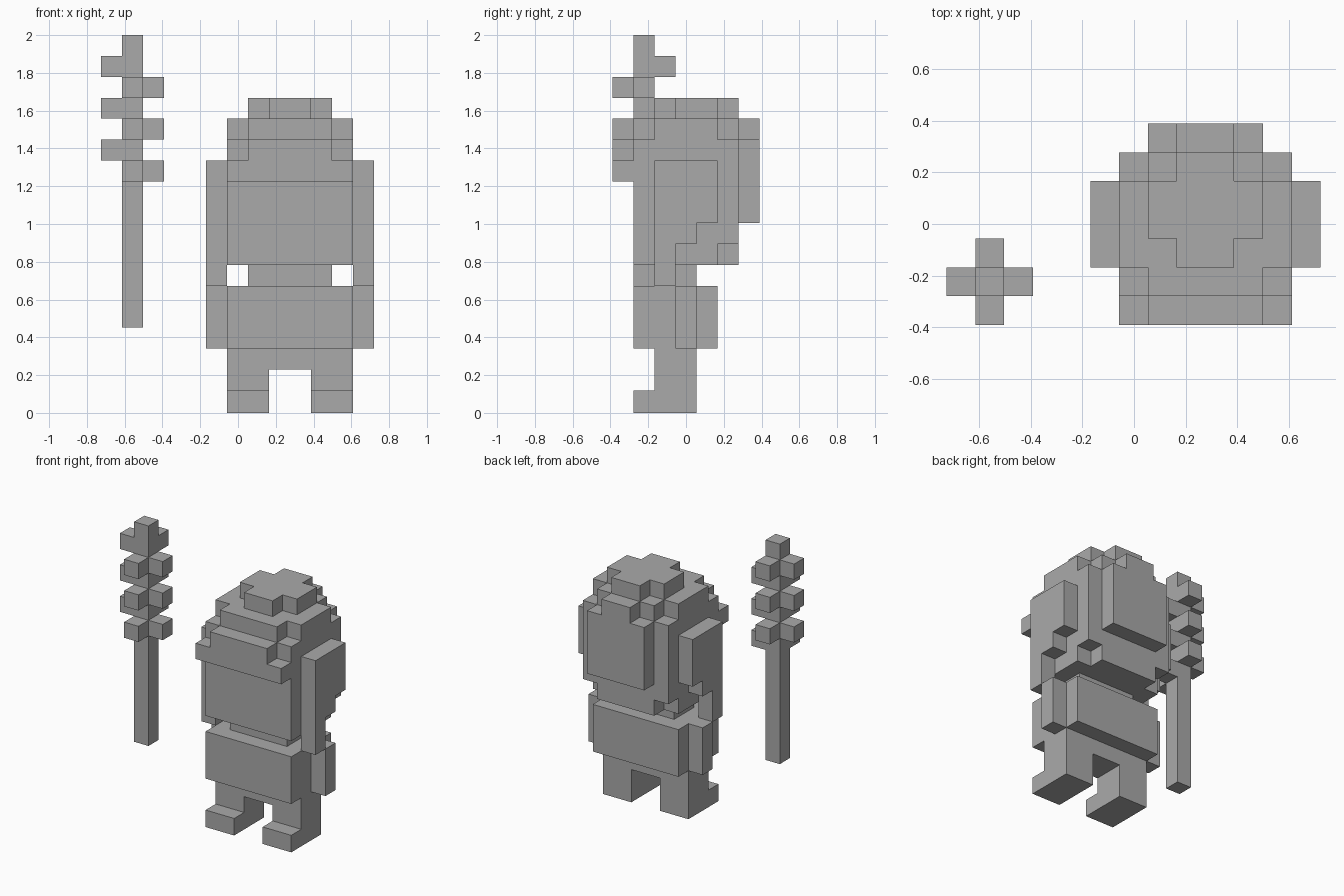
import bpy, bmesh

if "Cube" in bpy.data.objects:
    bpy.data.objects.remove(bpy.data.objects["Cube"])

# one flat colour
grey = bpy.data.materials.new("plain_grey")
grey.diffuse_color = (0.4, 0.4, 0.4, 1)
grey.use_nodes = True
grey.node_tree.nodes["Principled BSDF"].inputs["Base Color"].default_value = grey.diffuse_color

U = 0.1112          # block width


def gx(i):
    return -0.7245 + U * i


def gy(j):
    return -0.39 + U * j


def gz(k):
    return 0.0 if k == 0 else 0.0092 + 0.1106 * k


def blocks(name, boxes, mirror=False):
    """Boxes given as (x0, x1, y0, y1, z0, z1) in block units; mirrored about x = 9."""
    bm = bmesh.new()
    if mirror:
        boxes = boxes + [(18 - b[1], 18 - b[0], *b[2:]) for b in boxes]
    for x0, x1, y0, y1, z0, z1 in boxes:
        lo = (gx(x0), gy(y0), gz(z0))
        hi = (gx(x1), gy(y1), gz(z1))
        cube = bmesh.ops.create_cube(bm, size=1)
        for v in cube["verts"]:
            v.co = [hi[a] if v.co[a] > 0 else lo[a] for a in range(3)]
    mesh = bpy.data.meshes.new(name)
    bm.to_mesh(mesh)
    bm.free()
    mesh.materials.append(grey)
    obj = bpy.data.objects.new(name, mesh)
    bpy.context.collection.objects.link(obj)
    return obj


# legs and body
blocks("feet", [(6, 8, 1, 4, 0, 1)], mirror=True)
blocks("legs", [(6, 8, 2, 4, 1, 3)], mirror=True)
blocks("hips", [(8, 10, 2, 4, 2, 3)])
blocks("torso", [(6, 12, 1, 5, 3, 6)])
blocks("arms", [(5, 6, 3, 4, 3, 6)], mirror=True)
blocks("neck", [(7, 11, 2, 4, 6, 7)])

# head, with the lower back corners notched
blocks("head", [(6, 12, 1, 5, 7, 13), (6, 12, 5, 6, 8, 13), (7, 11, 5, 6, 7, 8)])

# stepped hair around the head
blocks("fringe", [(6, 12, 0, 1, 11, 12), (7, 11, 0, 1, 12, 13)])
blocks("side_hair", [(5, 6, 2, 5, 9, 12), (5, 6, 2, 4, 8, 9), (5, 6, 2, 3, 6, 8)], mirror=True)
blocks("back_hair", [(7, 11, 6, 7, 9, 13), (8, 10, 6, 7, 13, 14)])
blocks("crown", [(6, 12, 2, 5, 13, 14), (7, 11, 1, 2, 13, 14), (7, 11, 5, 6, 13, 14)])
blocks("crown_top", [(7, 11, 3, 5, 14, 15), (8, 10, 2, 3, 14, 15), (8, 10, 5, 6, 14, 15)])

# staff with alternating prongs
blocks("staff", [(1, 2, 1, 2, 4, 18)])
prongs = []
for k in (11, 13, 15):
    prongs += [(2, 3, 1, 2, k, k + 1), (1, 2, 0, 1, k, k + 1),
               (0, 1, 1, 2, k + 1, k + 2), (1, 2, 2, 3, k + 1, k + 2)]
blocks("staff_prongs", prongs)
